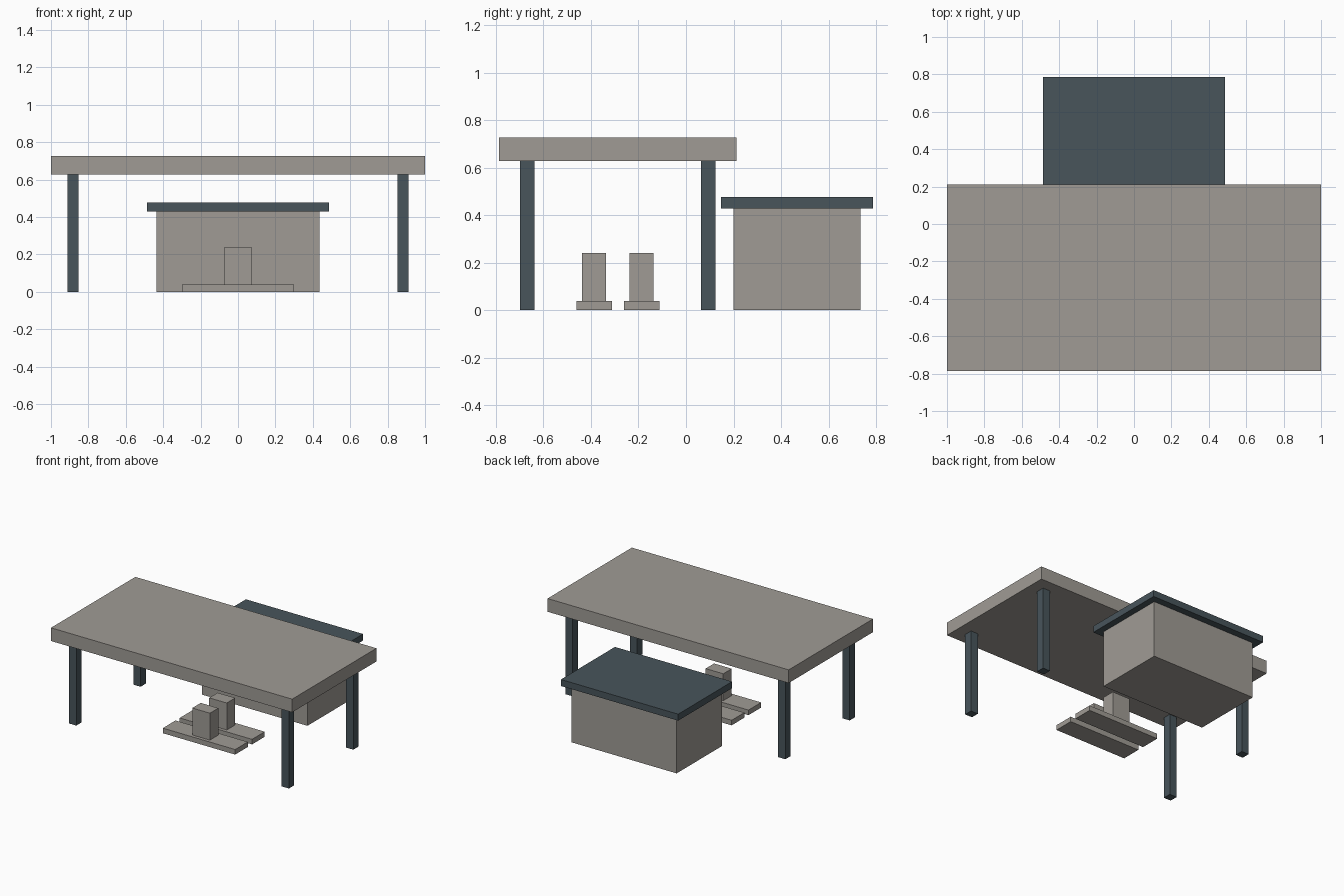
import bpy

cube = bpy.data.objects.get("Cube")
if cube:
    bpy.data.objects.remove(cube, do_unlink=True)


def make_material(name, rgb):
    mat = bpy.data.materials.new(name)
    mat.use_nodes = True
    colour = (*rgb, 1.0)
    mat.diffuse_color = colour
    mat.node_tree.nodes["Principled BSDF"].inputs["Base Color"].default_value = colour
    return mat


def box(name, x, y, z, mat):
    """Box spanning the given (low, high) ranges."""
    spans = (x, y, z)
    centre = [(low + high) / 2 for low, high in spans]
    bpy.ops.mesh.primitive_cube_add(size=1, location=centre)
    obj = bpy.context.object
    obj.name = name
    obj.scale = [high - low for low, high in spans]
    bpy.ops.object.transform_apply(location=False, rotation=False, scale=True)
    obj.data.materials.append(mat)
    return obj


stone = make_material("warm grey", (0.35, 0.33, 0.30))
slate = make_material("dark slate", (0.065, 0.09, 0.105))

# Canopy on four posts
box("canopy", (-1, 1), (-0.787, 0.212), (0.628, 0.727), stone)
for end, y in (("front", -0.668), ("back", 0.094)):
    for side, x in (("right", -0.882), ("left", 0.882)):
        box(f"{end}_{side}_post", (x - 0.03, x + 0.03),
            (y - 0.031, y + 0.031), (0, 0.628), slate)

# Two islands, each with one pump
for end, y in (("front", -0.387), ("back", -0.187)):
    box(f"{end}_island", (-0.3, 0.3), (y - 0.075, y + 0.075), (0, 0.038), stone)
    box(f"{end}_pump", (-0.073, 0.073), (y - 0.05, y + 0.05), (0.038, 0.24), stone)

# Shop with an overhanging flat roof
box("shop", (-0.437, 0.437), (0.199, 0.735), (0, 0.428), stone)
box("shop_roof", (-0.486, 0.486), (0.148, 0.787), (0.428, 0.477), slate)
